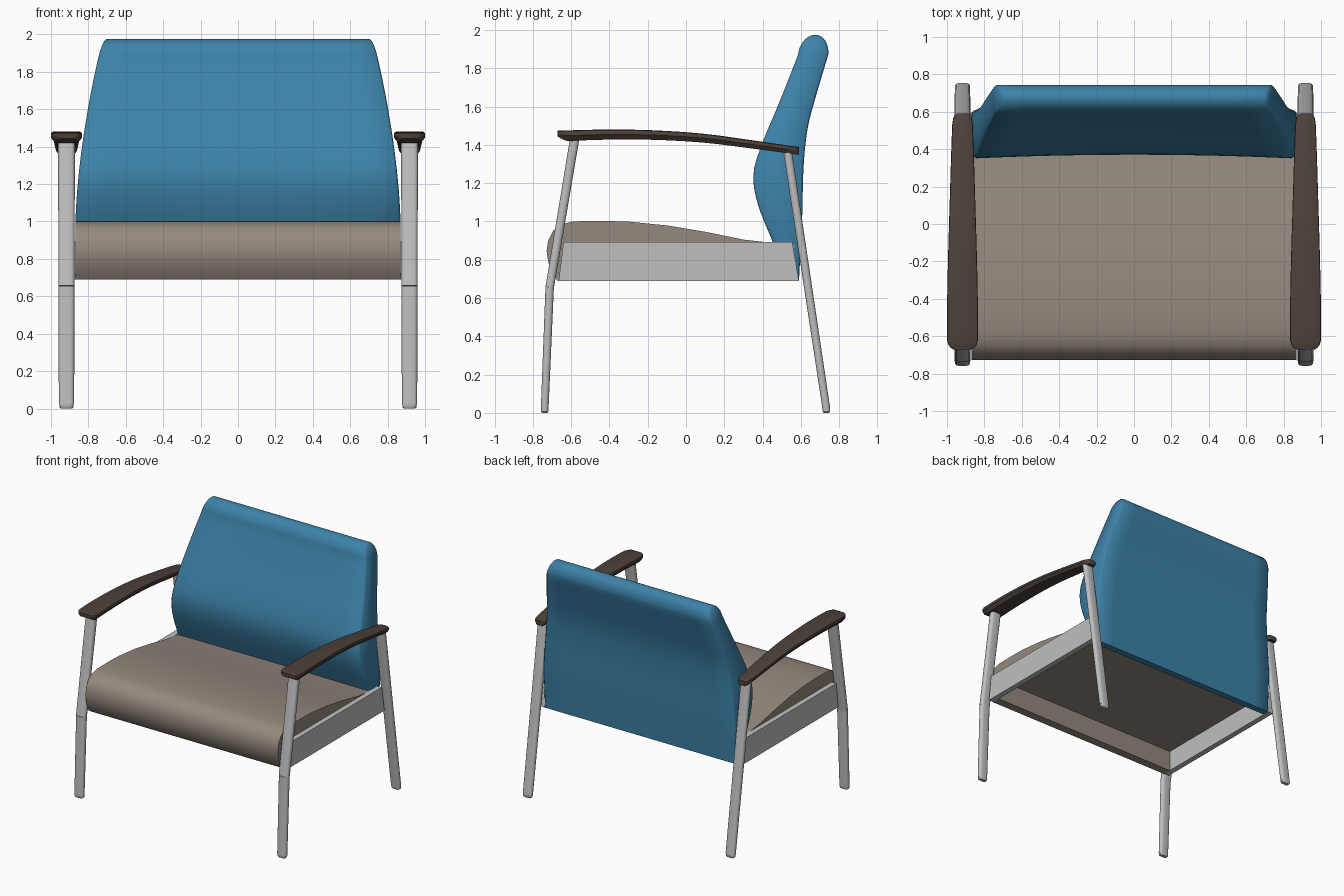
import bpy, bmesh, math
from mathutils import Vector

if "Cube" in bpy.data.objects:
    bpy.data.objects.remove(bpy.data.objects["Cube"])


def material(name, rgb):
    m = bpy.data.materials.new(name)
    m.diffuse_color = (*rgb, 1)
    m.use_nodes = True
    m.node_tree.nodes["Principled BSDF"].inputs["Base Color"].default_value = m.diffuse_color
    return m


BLUE = material("blue_upholstery", (0.046, 0.223, 0.39))
TAUPE = material("taupe_upholstery", (0.296, 0.25, 0.207))
GREY = material("grey_metal", (0.52, 0.52, 0.53))
BROWN = material("dark_brown_arm", (0.076, 0.054, 0.043))


def loft(name, rings, mat, mirror=False, angle=40):
    """Skin a list of closed rings, cap both ends."""
    bm = bmesh.new()
    loops = [[bm.verts.new(p) for p in r] for r in rings]
    n = len(loops[0])
    for a, b in zip(loops, loops[1:]):
        for i in range(n):
            j = (i + 1) % n
            bm.faces.new((a[i], a[j], b[j], b[i]))
    bm.faces.new(loops[0])
    bm.faces.new(loops[-1])
    bmesh.ops.recalc_face_normals(bm, faces=bm.faces[:])
    me = bpy.data.meshes.new(name)
    bm.to_mesh(me)
    bm.free()
    ob = bpy.data.objects.new(name, me)
    bpy.context.collection.objects.link(ob)
    me.materials.append(mat)
    if mirror:
        ob.modifiers.new("mirror", "MIRROR").use_axis[0] = True
    bpy.ops.object.select_all(action='DESELECT')
    ob.select_set(True)
    bpy.context.view_layer.objects.active = ob
    bpy.ops.object.shade_smooth_by_angle(angle=math.radians(angle))
    return ob


def curve_at(pts, t):
    """Smooth interpolation through (t, value) pairs."""
    def slope(i):
        a, b = pts[max(i - 1, 0)], pts[min(i + 1, len(pts) - 1)]
        return (b[1] - a[1]) / (b[0] - a[0])
    t = min(max(t, pts[0][0]), pts[-1][0])
    i = max(k for k in range(len(pts) - 1) if pts[k][0] <= t)
    (t0, v0), (t1, v1) = pts[i], pts[i + 1]
    h = t1 - t0
    s = (t - t0) / h
    return ((2 * s**3 - 3 * s**2 + 1) * v0 + (s**3 - 2 * s**2 + s) * h * slope(i)
            + (3 * s**2 - 2 * s**3) * v1 + (s**3 - s**2) * h * slope(i + 1))


# Seat cushion: side profile (y, z) with front roll and open underside
seat = [(-.67, .69), (-.70, .735), (-.72, .79), (-.728, .845), (-.72, .90), (-.695, .95),
        (-.65, .985), (-.59, 1.0), (-.45, 1.003), (-.3, .999), (-.1, .979), (.1, .946),
        (.3, .905), (.57, .875), (.57, .86), (-.60, .86), (-.60, .69)]
loft("seat", [[(x, y, z) for y, z in seat] for x in (-.87, .87)], TAUPE)

# Backrest: front and rear depth by height, tapering to a rounded top
front = [(.69, .535), (.9, .45), (1.1, .372), (1.25, .352), (1.4, .395), (1.6, .478),
         (1.8, .558), (1.93, .608)]
rear = [(.69, .59), (1.0, .606), (1.3, .615), (1.5, .638), (1.7, .692), (1.88, .746)]
levels = [.69 + (1.87 - .69) * i / 24 for i in range(25)]
levels += [1.87 + .105 * math.sin(math.radians(a)) for a in range(10, 90, 10)] + [1.9745]
cols = [-1 + i / 6 for i in range(13)]
yf1, yr1 = curve_at(front, 1.87), curve_at(rear, 1.87)
rings = []
for z in levels:
    w = .87 - .145 * (max(z - .95, 0) / 1.02) ** 1.7
    yf, yr = curve_at(front, z), curve_at(rear, z)
    if z > 1.87:                                   # rounded crown
        k = math.sqrt(max(1 - ((z - 1.87) / .105) ** 2, 0))
        mid = (yf1 + yr1) / 2 + .1 * (z - 1.87)
        yf, yr = mid - (yr1 - yf1) / 2 * k, mid + (yr1 - yf1) / 2 * k
        w -= .02 * (1 - k)
    c = min(.012, (yr - yf) * .3)                  # softened side edges
    hollow = .02 * max(0, 1 - abs(z - 1.25) / .6)
    xs = [u * (w - c) for u in cols]
    ring = [(-w, yf + c, z)]
    ring += [(x, yf + hollow * (1 - u * u), z) for x, u in zip(xs, cols)]
    ring += [(w, yf + c, z), (w, yr - c, z)]
    ring += [(x, yr, z) for x in reversed(xs)] + [(-w, yr - c, z)]
    rings.append(ring)
loft("backrest", rings, BLUE, angle=50)

# Side rails
rail = [(-.665, .69), (.59, .69), (.555, .893), (-.64, .893)]
loft("side_rails", [[(x, y, z) for y, z in rail] for x in (.866, .912)], GREY, True)


def tube_ring(y, z, hx, hy, r, tilt=0.0):
    """Rounded rectangle around the leg axis."""
    ring = []
    for q, (sx, sy) in enumerate(((1, 1), (-1, 1), (-1, -1), (1, -1))):
        for k in range(4):
            a = math.radians(90 * q + 30 * k)
            dx = sx * (hx - r) + r * math.cos(a)
            dy = sy * (hy - r) + r * math.sin(a)
            ring.append((.917 + dx, y + dy, z - dy * tilt))
    return ring


def leg(name, path):
    # foot glide, then the flattened tube
    y0, z0 = path[0]
    loft(name + "_glides", [tube_ring(y0, 0, .03, .014, .012),
                            tube_ring(y0, .008, .038, .02, .018),
                            tube_ring(y0, .026, .038, .02, .018)], GREY, True)
    for i, ((ya, za), (yb, zb)) in enumerate(zip(path, path[1:])):
        t = (yb - ya) / (zb - za)
        e = .002 * i
        part = ("_lower", "_upper")[i] if len(path) > 2 else ""
        loft(name + part + "_tubes", [tube_ring(ya, za, .041 + e, .02 + e, .019, t),
                                      tube_ring(yb, zb, .043 + e, .022 + e, .02, t)], GREY, True)


leg("front_legs", [(-.738, .022), (-.712, .655), (-.58, 1.44)])
leg("rear_legs", [(.733, .022), (.53, 1.37)])

# Armrests: swept bar, wide at the front, narrower beneath
top = [(-.67, 1.474), (-.4, 1.48), (-.15, 1.475), (.1, 1.457), (.35, 1.423), (.59, 1.388)]
width = [(-.67, .05), (-.662, .064), (-.645, .076), (-.62, .083), (-.3, .08), (.1, .069),
         (.53, .055), (.565, .05), (.582, .041), (.59, .028)]
stations = [-.67, -.662, -.645, -.62] + [-.55 + .09 * i for i in range(13)] + [.565, .582, .59]
rings = []
for y in stations:
    w, z = curve_at(width, y), curve_at(top, y)
    d = .056 - .016 * (y + .67) / 1.26
    d *= min(1, .55 + (y + .67) * 11)              # undercut nose
    half = [(w - .01, 0), (w - .002, -.004), (w, -.012), (w, -.5 * d), (w * .72, -d)]
    ring = [(.917 + a, y, z + b) for a, b in half]
    ring += [(.917 - a, y, z + b) for a, b in reversed(half)]
    rings.append(ring)
loft("armrests", rings, BROWN, True, 35)
